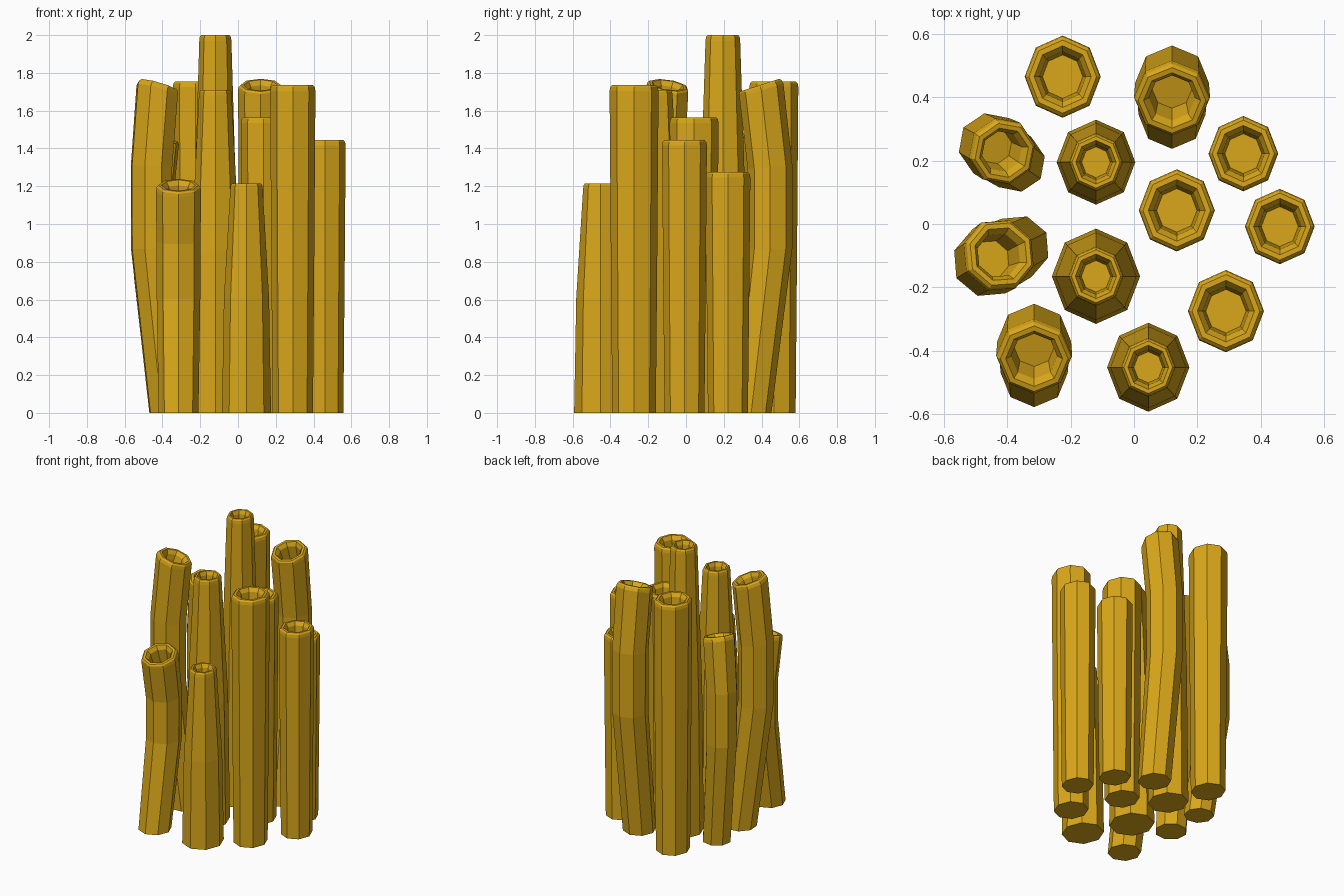
import bpy, bmesh
from math import sin, cos, pi, radians
from mathutils import Vector

cube = bpy.data.objects.get("Cube")
if cube:
    bpy.data.objects.remove(cube)

SIDES = 8
Z = Vector((0, 0, 1))

gold = bpy.data.materials.new("golden_yellow")
gold.use_nodes = True
COLOUR = (0.70, 0.39, 0.01, 1)
gold.diffuse_color = COLOUR
bsdf = gold.node_tree.nodes["Principled BSDF"]
bsdf.inputs["Base Color"].default_value = COLOUR
bsdf.inputs["Roughness"].default_value = 0.8


def add_ring(bm, centre, radius, lean, tilt):
    """Eight-sided ring whose normal tilts toward the lean direction."""
    side = Z.cross(lean)
    along = lean * cos(tilt) - Z * sin(tilt)
    ring = []
    for i in range(SIDES):
        a = 2 * pi * i / SIDES
        ring.append(bm.verts.new(centre + side * radius[0] * cos(a)
                                 + along * radius[1] * sin(a)))
    return ring


def build_tube(name, stations, lean, rim_radius, tilt=0.0):
    """stations: (centre, radius scale, ring tilt) from the base to the tip."""
    bm = bmesh.new()
    rx, ry = rim_radius
    rings = [add_ring(bm, c, (rx * s, ry * s), lean, t) for c, s, t in stations]
    # rounded lip, then the hollow mouth with a closed floor
    tip = stations[-1][0]
    normal = lean * sin(tilt) + Z * cos(tilt)
    for scale, drop in ((1, 0.03), (0.97, 0.01), (0.89, 0), (0.75, 0),
                        (0.61, 0.025), (0.53, 0.12)):
        rings.append(add_ring(bm, tip - normal * drop, (rx * scale, ry * scale), lean, tilt))
    del rings[len(stations) - 1]
    for low, high in zip(rings, rings[1:]):
        for i in range(SIDES):
            j = (i + 1) % SIDES
            bm.faces.new((low[i], low[j], high[j], high[i]))
    bm.faces.new(rings[0][::-1])
    bm.faces.new(rings[-1])
    bmesh.ops.recalc_face_normals(bm, faces=bm.faces[:])
    mesh = bpy.data.meshes.new(name)
    bm.to_mesh(mesh)
    bm.free()
    mesh.materials.append(gold)
    bpy.context.collection.objects.link(bpy.data.objects.new(name, mesh))


FRONT = Vector((0, -1, 0))


def upright_tube(name, x, y, height, radius, base, middle):
    stations = [(Vector((x, y, height * f)), s, 0)
                for f, s in ((0, base), (0.5, middle), (1, 1))]
    build_tube(name, stations, FRONT, (radius, radius * 1.08))


def bent_tube(name, base, middle, tip, height, radius, lean):
    tilt = radians(18)
    stations = [(Vector((*base, 0)), 0.88, 0),
                (Vector((*middle, height * 0.5)), 0.96, 0),
                (Vector((*middle, height * 0.75)), 0.97, tilt * 0.3),
                (Vector((*tip, height)), 1, tilt)]
    build_tube(name, stations, Vector((*lean, 0)).normalized(),
               (radius, radius * 1.02), tilt)


# Straight tubes, slightly wider at the mouth
for name, x, y, height, radius in (
        ("back_tube", -0.225, 0.465, 1.755, 0.12),
        ("front_left_tube", 0.29, -0.275, 1.735, 0.12),
        ("outer_left_tube", 0.46, -0.008, 1.445, 0.11),
        ("back_left_tube", 0.345, 0.222, 1.275, 0.11),
        ("centre_tube", 0.135, 0.043, 1.565, 0.12)):
    upright_tube(name, x, y, height, radius, 0.89, 0.95)

# Tapered tubes, narrow at the mouth
for name, x, y, height, radius, base in (
        ("tallest_tube", -0.12, 0.195, 2.0, 0.085, 1.46),
        ("inner_right_tube", -0.12, -0.165, 1.71, 0.087, 1.6),
        ("front_tube", 0.045, -0.452, 1.215, 0.086, 1.51)):
    upright_tube(name, x, y, height, radius, base, base * 0.92)

# Bent tubes, bowed outward with tilted mouths
bent_tube("bent_back_tube", (0.12, 0.345), (0.12, 0.445), (0.12, 0.39),
          1.735, 0.12, (0, -1))
bent_tube("bent_front_tube", (-0.315, -0.47), (-0.315, -0.37), (-0.315, -0.425),
          1.205, 0.12, (0, -1))
bent_tube("bent_right_tube", (-0.37, -0.075), (-0.458, -0.118), (-0.42, -0.095),
          1.735, 0.117, (0.87, 0.45))
bent_tube("bent_back_right_tube", (-0.375, 0.195), (-0.45, 0.247), (-0.41, 0.225),
          1.455, 0.107, (0.84, -0.55))
